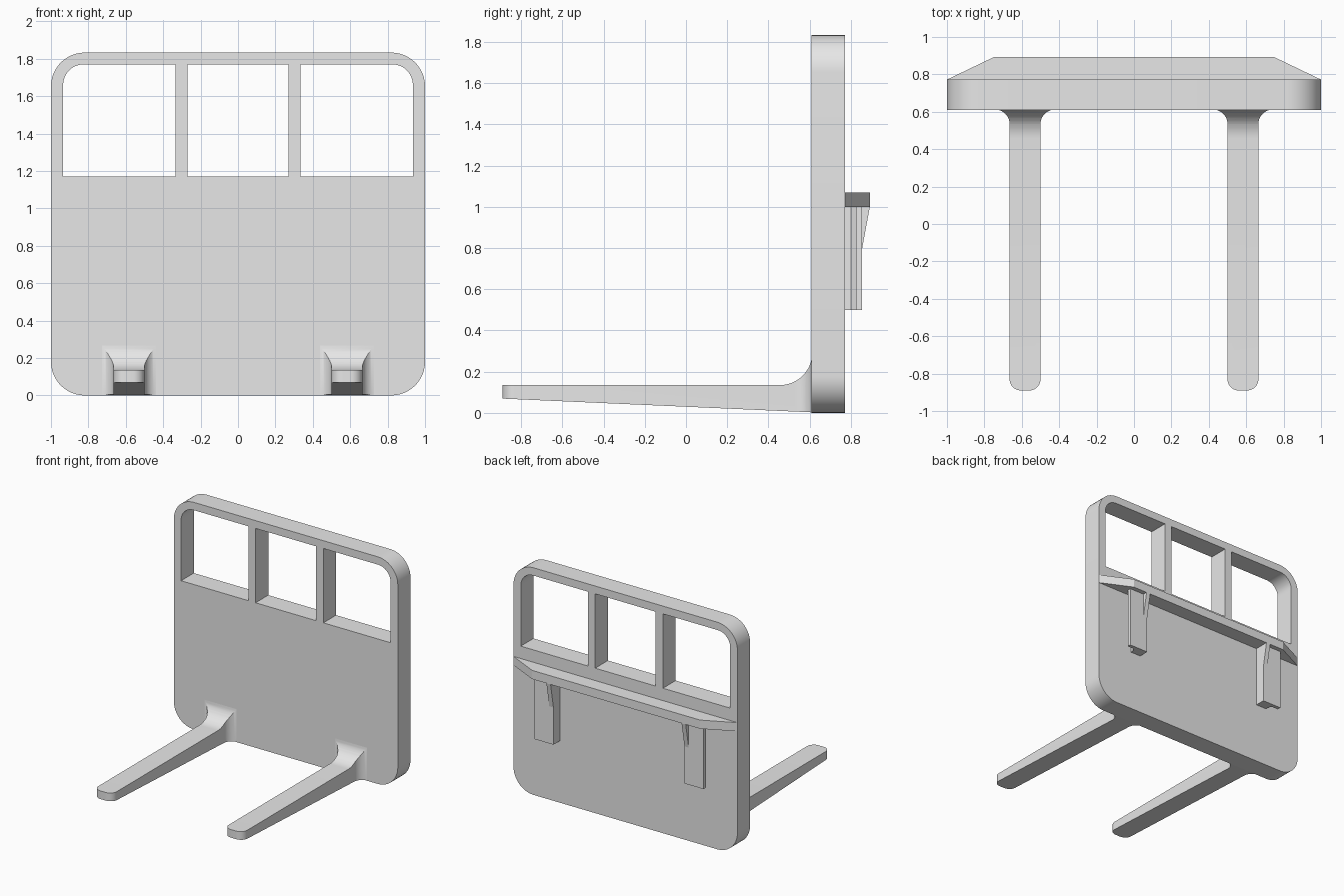
import bpy, bmesh, math
from mathutils import Vector

cube = bpy.data.objects.get("Cube")
if cube:
    bpy.data.objects.remove(cube, do_unlink=True)

grey = bpy.data.materials.new("light_grey")
grey.use_nodes = True
grey.diffuse_color = (0.8, 0.8, 0.8, 1)
grey.node_tree.nodes["Principled BSDF"].inputs["Base Color"].default_value = (0.8, 0.8, 0.8, 1)

FRONT, BACK = 0.61, 0.772      # panel faces
RAIL_BACK = 0.892


def rounded(corners, steps=12):
    """Outline from (a, b, radius) corners, each rounded by its radius."""
    out = []
    n = len(corners)
    for i, (a, b, r) in enumerate(corners):
        p = Vector((a, b))
        if r == 0:
            out.append(p)
            continue
        u = (Vector(corners[i - 1][:2]) - p).normalized()
        v = (Vector(corners[(i + 1) % n][:2]) - p).normalized()
        half = u.angle(v) / 2
        c = p + (u + v).normalized() * r / math.sin(half)
        d = r / math.tan(half)
        s, e = p + u * d - c, p + v * d - c
        t0 = math.atan2(s.y, s.x)
        sweep = (math.atan2(e.y, e.x) - t0 + math.pi) % math.tau - math.pi
        for k in range(steps + 1):
            t = t0 + sweep * k / steps
            out.append(c + Vector((math.cos(t), math.sin(t))) * r)
    return out


def prism(name, outlines, axis, lo, hi):
    """Extrude closed outlines along an axis between lo and hi."""
    place = {"x": lambda p, h: (h, p[0], p[1]),
             "y": lambda p, h: (p[0], h, p[1]),
             "z": lambda p, h: (p[0], p[1], h)}[axis]
    bm = bmesh.new()
    for pts in outlines:
        low = [bm.verts.new(place(p, lo)) for p in pts]
        top = [bm.verts.new(place(p, hi)) for p in pts]
        bm.faces.new(low)
        bm.faces.new(top)
        for i in range(len(pts)):
            j = (i + 1) % len(pts)
            bm.faces.new((low[i], low[j], top[j], top[i]))
    bmesh.ops.recalc_face_normals(bm, faces=bm.faces[:])
    mesh = bpy.data.meshes.new(name)
    bm.to_mesh(mesh)
    bm.free()
    mesh.materials.append(grey)
    obj = bpy.data.objects.new(name, mesh)
    bpy.context.collection.objects.link(obj)
    return obj


def select(obj):
    bpy.ops.object.select_all(action="DESELECT")
    obj.select_set(True)
    bpy.context.view_layer.objects.active = obj


def combine(obj, cutter, operation):
    cutter.hide_render = True
    mod = obj.modifiers.new("cut", "BOOLEAN")
    mod.operation, mod.solver, mod.object = operation, "EXACT", cutter
    select(obj)
    bpy.ops.object.modifier_apply(modifier=mod.name)
    bpy.data.objects.remove(cutter, do_unlink=True)
    bpy.ops.object.shade_smooth_by_angle(angle=math.radians(30))


def box(x0, x1, z0, z1, radii):
    return rounded([(x0, z0, radii[0]), (x1, z0, radii[1]),
                    (x1, z1, radii[2]), (x0, z1, radii[3])])


# Upright panel with three window openings
panel = prism("back_panel", [box(-1, 1, 0, 1.833, [0.18] * 4)], "y", FRONT, BACK)
windows = prism("window_cutter", [
    box(-0.935, -0.335, 1.17, 1.77, (0, 0, 0, 0.11)),
    box(-0.27, 0.27, 1.17, 1.77, (0, 0, 0, 0)),
    box(0.335, 0.935, 1.17, 1.77, (0, 0, 0.11, 0))], "y", FRONT - 0.1, BACK + 0.1)
combine(panel, windows, "DIFFERENCE")

# Tapered rail across the back
prism("back_rail", [[(-1, BACK), (1, BACK), (0.75, RAIL_BACK), (-0.75, RAIL_BACK)]],
      "z", 1.0, 1.07)

for side, s in (("left", 1), ("right", -1)):
    # Fork: plan outline intersected with side profile, flared into the panel
    root = FRONT + 0.002
    plan = rounded([(s * x, y, r) for x, y, r in (
        (0.42, 0.63, 0), (0.42, root, 0), (0.5, root, 0.078), (0.5, -0.89, 0.06),
        (0.665, -0.89, 0.06), (0.665, root, 0.078), (0.745, root, 0), (0.745, 0.63, 0))])
    profile = rounded([(-0.95, 0.072, 0), (0.63, 0.002, 0), (0.63, 0.295, 0),
                       (root, 0.295, 0), (root, 0.135, 0.155), (-0.95, 0.135, 0)])
    fork = prism(side + "_fork", [plan], "z", -0.1, 0.5)
    cutter = prism("fork_cutter", [profile], "x", s * 0.3, s * 0.9)
    combine(fork, cutter, "INTERSECT")

    # Hook below the rail: outer lip carried on an inner stem
    section = [(0.585, BACK), (0.68, BACK), (0.68, 0.80), (0.70, 0.825),
               (0.755, 0.825), (0.755, 0.855), (0.585, 0.855)]
    prism(side + "_hook", [[(s * x, y) for x, y in section]], "z", 0.5, 1.0)

    # Thin gusset bracing the hook to the rail
    prism(side + "_gusset", [[(0.85, 0.8), (0.855, 0.8), (RAIL_BACK, 1.0), (0.85, 1.0)]],
          "x", s * 0.585, s * 0.622)
